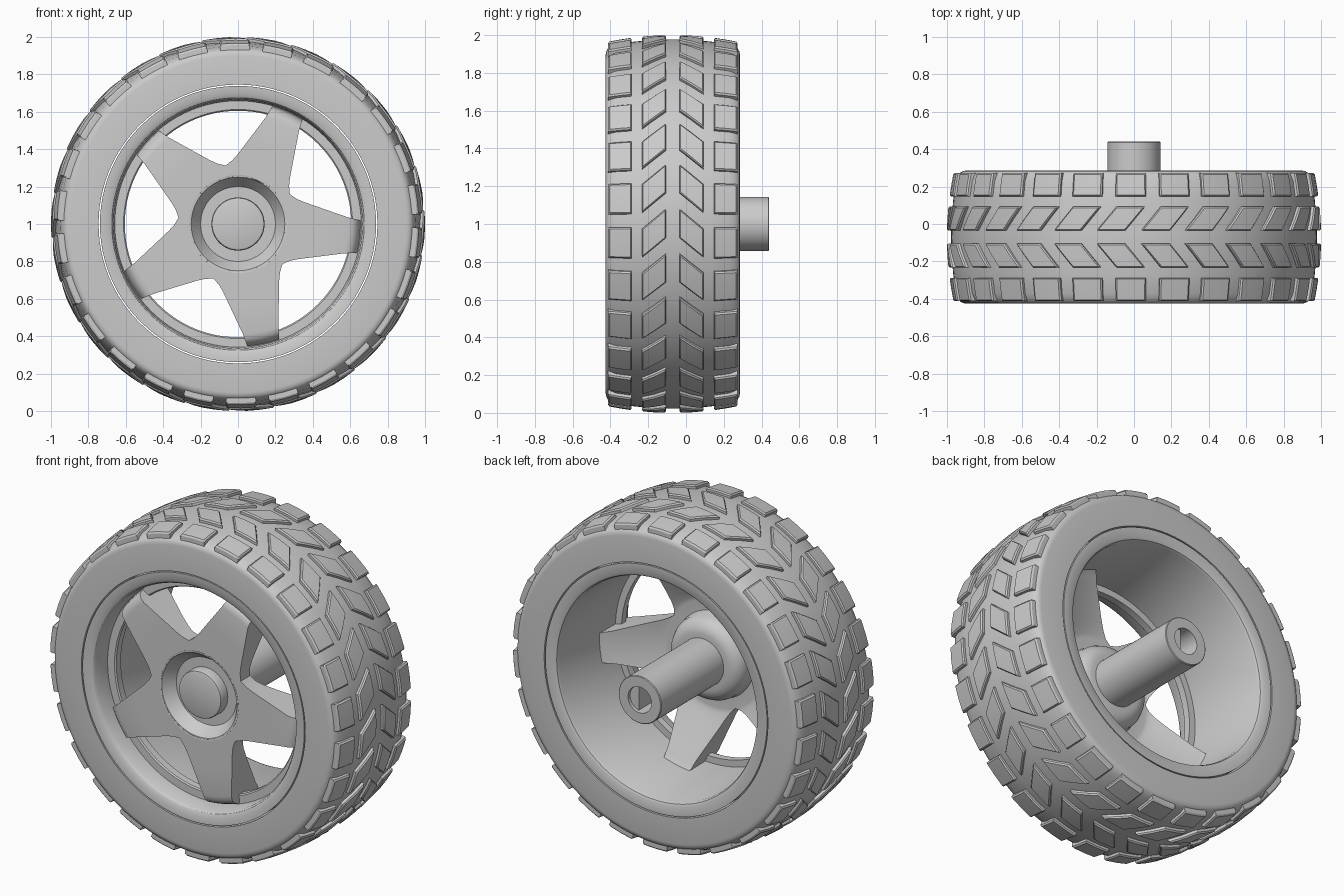
import bpy
import bmesh
from math import sin, cos, pi, radians

cube = bpy.data.objects.get("Cube")
if cube:
    bpy.data.objects.remove(cube, do_unlink=True)

grey = bpy.data.materials.new("plain grey")
grey.use_nodes = True
grey.diffuse_color = (0.6, 0.6, 0.6, 1)
grey.node_tree.nodes["Principled BSDF"].inputs["Base Color"].default_value = (0.6, 0.6, 0.6, 1)

AXLE_Z = 1.0
MID_Y = -0.07      # middle plane of the tyre
SEGMENTS = 96


def polar(r, angle, y):
    """Point at a radius and angle around the wheel axis."""
    return (r * cos(angle), y, AXLE_Z + r * sin(angle))


def add_loft(bm, rings, loop=True, wrap=False, caps=False):
    """Skin a list of equally long point rows with quads."""
    rows = [[bm.verts.new(p) for p in ring] for ring in rings]
    n = len(rows[0])
    pairs = list(zip(rows, rows[1:]))
    if wrap:
        pairs.append((rows[-1], rows[0]))
    for a, b in pairs:
        for i in range(n if loop else n - 1):
            j = (i + 1) % n
            bm.faces.new((a[i], a[j], b[j], b[i]))
    if caps:
        bm.faces.new(rows[0])
        bm.faces.new(rows[-1])


def finish(name, bm, angle=32):
    bmesh.ops.remove_doubles(bm, verts=bm.verts, dist=0.0001)
    bmesh.ops.recalc_face_normals(bm, faces=bm.faces)
    mesh = bpy.data.meshes.new(name)
    bm.to_mesh(mesh)
    bm.free()
    mesh.materials.append(grey)
    obj = bpy.data.objects.new(name, mesh)
    bpy.context.collection.objects.link(obj)
    bpy.ops.object.select_all(action='DESELECT')
    obj.select_set(True)
    bpy.context.view_layer.objects.active = obj
    bpy.ops.object.shade_smooth_by_angle(angle=radians(angle))
    return obj


def lathe(name, profile, wrap=False):
    """Revolve (radius, y) points around the wheel axis."""
    bm = bmesh.new()
    rings = [[polar(r, 2 * pi * i / SEGMENTS, y) for i in range(SEGMENTS)]
             for r, y in profile]
    add_loft(bm, rings, wrap=wrap)
    return finish(name, bm)


def crown(y):
    """Radius of the tyre surface under the tread."""
    return 0.978 - 0.3 * (y - MID_Y) ** 2


# Tyre carcass: curved crown with rounded shoulders and flat sidewalls
half = [(0.745, 0.355), (0.90, 0.355), (0.915, 0.352), (0.93, 0.343), (0.94, 0.325)]
crown_ys = [0.3 - 0.1 * i for i in range(7)]
lathe("tyre",
      [(r, MID_Y + d) for r, d in half]
      + [(crown(MID_Y + d), MID_Y + d) for d in crown_ys]
      + [(r, MID_Y - d) for r, d in reversed(half)], wrap=True)

# Tread blocks: two straight shoulder rows and two slanted middle rows
BLOCKS = 26
STEPS = [-1, -1, -0.9, 0, 0.9, 1, 1]
LIFT = [-0.015, 0.014, 0.022, 0.022, 0.022, 0.014, -0.015]


def tread_row(name, y_from, y_to, width, shift_from, shift_to):
    bm = bmesh.new()
    for k in range(BLOCKS):
        top = pi / 2 + 2 * pi * k / BLOCKS
        rows = []
        for v, lift_v in zip(STEPS, LIFT):
            t = (v + 1) / 2
            y = y_from + (y_to - y_from) * t
            shift = shift_from + (shift_to - shift_from) * t
            rows.append([polar(crown(y) + min(lift_u, lift_v),
                               top - shift + u * width / 2, y)
                         for u, lift_u in zip(STEPS, LIFT)])
        add_loft(bm, rows, loop=False)
    finish(name, bm, 25)


for side, label in ((1, "back"), (-1, "front")):
    tread_row(label + "_shoulder_tread", MID_Y + side * 0.218, MID_Y + side * 0.342,
              0.168, -0.017, -0.017)
    tread_row(label + "_middle_tread", MID_Y + side * 0.035, MID_Y + side * 0.163,
              0.155, -0.125, -0.017)

# Rim: front lip, stepped window ring and long open barrel
lathe("rim", [
    (0.738, -0.424), (0.695, -0.422), (0.675, -0.412), (0.665, -0.395),
    (0.658, -0.30), (0.612, -0.30), (0.605, -0.293), (0.605, -0.25),
    (0.645, -0.25), (0.66, 0.262), (0.667, 0.277), (0.68, 0.284),
    (0.738, 0.284)], wrap=True)

# Hub: dished front with raised centre cap and rounded rear boss
lathe("hub", [
    (0, -0.365), (0.128, -0.365), (0.138, -0.361), (0.142, -0.35), (0.142, -0.30),
    (0.20, -0.30), (0.25, -0.368), (0.262, -0.371), (0.264, -0.30), (0.25, -0.26),
    (0.247, -0.22), (0.23, -0.185), (0.20, -0.162), (0.17, -0.155), (0.13, -0.155)])

# Spokes: star arms that deepen outward and curl back to the barrel
# (radius, half angle in degrees, front y, back y)
ARM = [(0.255, 36, -0.37, -0.28), (0.32, 36, -0.37, -0.28),
       (0.328, 33, -0.37, -0.279), (0.342, 29, -0.37, -0.275),
       (0.373, 24.2, -0.37, -0.26), (0.43, 18.6, -0.37, -0.23),
       (0.59, 9.4, -0.37, -0.14), (0.615, 8.7, -0.365, -0.125),
       (0.635, 8.2, -0.35, -0.115), (0.648, 7.8, -0.325, -0.105),
       (0.655, 7.5, -0.295, -0.10)]
ACROSS = [i / 4 for i in range(-4, 5)]
bm = bmesh.new()
for k in range(5):
    heading = radians(-6 + 72 * k)
    rings = []
    for r, spread, front, back in ARM:
        angles = [heading + radians(spread) * t for t in ACROSS]
        rings.append([polar(r, a, front) for a in angles]
                     + [polar(r, a, back) for a in reversed(angles)])
    add_loft(bm, rings, caps=True)
finish("spokes", bm)

# Axle tube with a blind socket in its rear end
lathe("axle", [(0.142, -0.2), (0.142, 0.436), (0.138, 0.44), (0.078, 0.44),
               (0.078, 0.1), (0, 0.1)])

# Flat key that makes the socket D-shaped
bm = bmesh.new()
arc = [radians(-75 + 150 * i / 16) for i in range(17)]
add_loft(bm, [[polar(0.079, a, y) for a in arc] for y in (0.1, 0.42)], caps=True)
finish("socket_key", bm)
